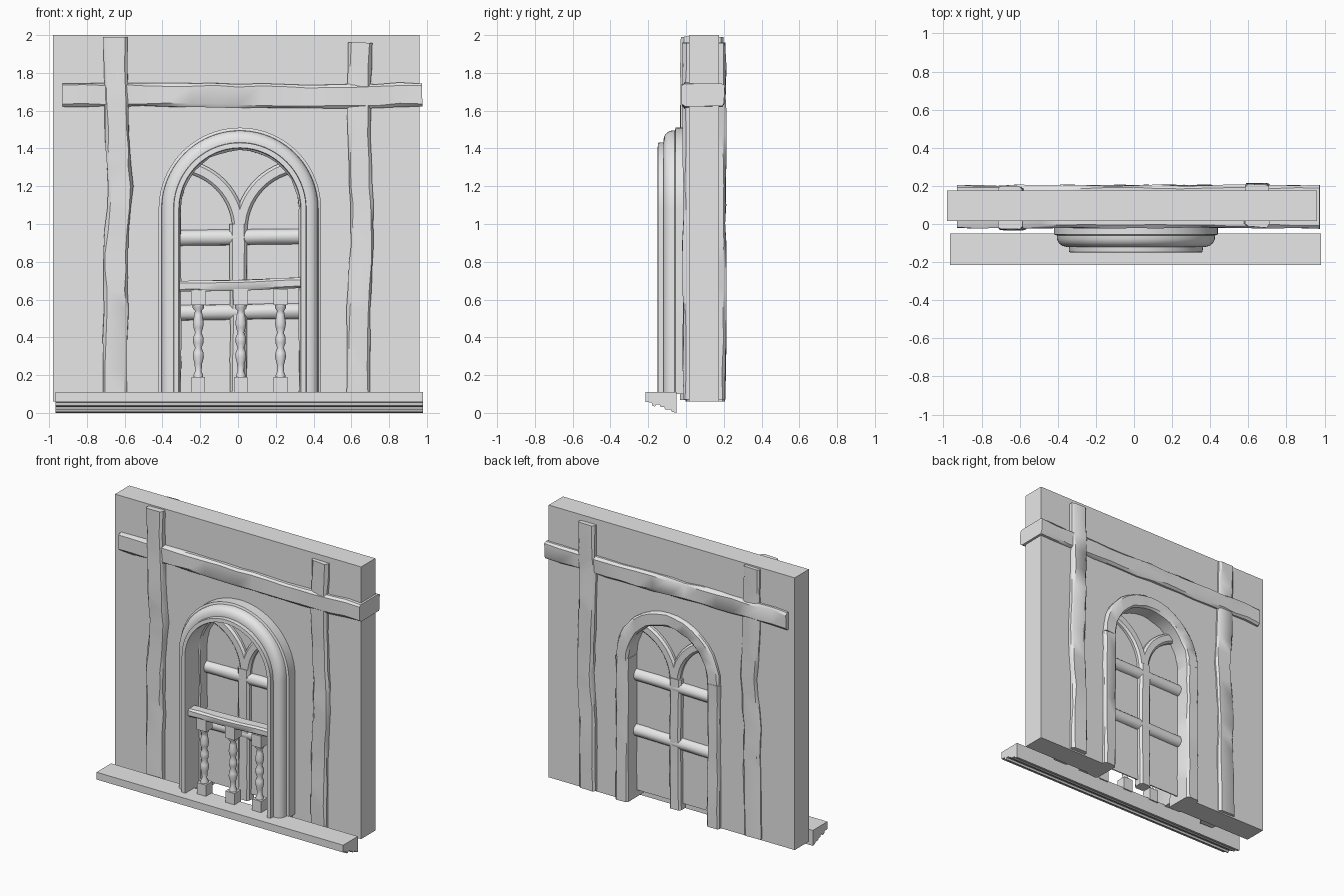
import bpy, bmesh, math, random
from mathutils import Vector

random.seed(4)
cube = bpy.data.objects.get("Cube")
if cube:
    bpy.data.objects.remove(cube, do_unlink=True)

grey = bpy.data.materials.new("plain_grey")
grey.use_nodes = True
grey.diffuse_color = (0.8, 0.8, 0.8, 1)
grey.node_tree.nodes["Principled BSDF"].inputs["Base Color"].default_value = (0.8, 0.8, 0.8, 1)

CX, CZ = 0.01, 1.08      # centre of the arch


def finish(name, bm, smooth=35):
    bmesh.ops.recalc_face_normals(bm, faces=bm.faces)
    mesh = bpy.data.meshes.new(name)
    bm.to_mesh(mesh)
    bm.free()
    mesh.materials.append(grey)
    ob = bpy.data.objects.new(name, mesh)
    bpy.context.collection.objects.link(ob)
    if smooth:
        bpy.ops.object.select_all(action='DESELECT')
        ob.select_set(True)
        bpy.context.view_layer.objects.active = ob
        bpy.ops.object.shade_smooth_by_angle(angle=math.radians(smooth))
    return ob


def loft(name, rings, smooth=35):
    """Skin a list of closed rings and cap both ends."""
    bm = bmesh.new()
    loops = [[bm.verts.new(p) for p in ring] for ring in rings]
    n = len(loops[0])
    for a, b in zip(loops, loops[1:]):
        for i in range(n):
            j = (i + 1) % n
            bm.faces.new((a[i], a[j], b[j], b[i]))
    bm.faces.new(loops[0])
    bm.faces.new(loops[-1])
    return finish(name, bm, smooth)


def sweep(name, path, section, jitter=0.0, smooth=35):
    """Sweep a (sideways, y) section along a path in the xz plane."""
    pts = [Vector(p) for p in path]
    rings = []
    for i, p in enumerate(pts):
        t = Vector((0, 0))
        if i:
            t += (p - pts[i - 1]).normalized()
        if i < len(pts) - 1:
            t += (pts[i + 1] - p).normalized()
        t.normalize()
        side = Vector((-t.y, t.x))
        ring = []
        for u, y in section:
            q = p + side * (u + random.uniform(-jitter, jitter))
            ring.append((q.x, y + random.uniform(-jitter, jitter), q.y))
        rings.append(ring)
    return loft(name, rings, smooth)


def resample(path, n):
    """Spread n points evenly between each pair of path points."""
    out = [path[0]]
    for a, b in zip(path, path[1:]):
        for k in range(1, n + 1):
            out.append(tuple(a[c] + (b[c] - a[c]) * k / n for c in (0, 1)))
    return out


def chamfered(u0, u1, y0, y1, c):
    return [(u0 + c, y0), (u1 - c, y0), (u1, y0 + c), (u1, y1 - c),
            (u1 - c, y1), (u0 + c, y1), (u0, y1 - c), (u0, y0 + c)]


def oval(ru, y, ry, n=16):
    return [(ru * math.cos(math.tau * i / n), y + ry * math.sin(math.tau * i / n)) for i in range(n)]


def arc(cx, cz, r, a0, a1, n):
    steps = [math.radians(a0 + (a1 - a0) * i / n) for i in range(n + 1)]
    return [(cx + r * math.cos(a), cz + r * math.sin(a)) for a in steps]


def arch(r, bottom, n=32):
    return [(CX - r, bottom)] + arc(CX, CZ, r, 180, 0, n) + [(CX + r, bottom)]


def slab(name, outline, y0, y1):
    return loft(name, [[(x, y, z) for x, z in outline] for y in (y0, y1)], 0)


def block(name, x0, x1, y0, y1, z0, z1):
    return slab(name, [(x0, z0), (x1, z0), (x1, z1), (x0, z1)], y0, y1)


# Wall with an arched doorway, and the thin pane that closes it
slab("wall", [(-0.98, 0.06)] + arch(0.35, 0.06) + [(0.96, 0.06), (0.96, 2), (-0.98, 2)], 0.015, 0.175)
slab("window_pane", arch(0.33, 0.11), 0.085, 0.093)

# Rough timbers running through the wall
sweep("right_post", resample([(-0.655, 0.07), (-0.645, 0.55), (-0.65, 0.85), (-0.62, 1.2),
                              (-0.64, 1.5), (-0.65, 1.99)], 3),
      chamfered(-0.064, 0.064, -0.028, 0.197, 0.014), 0.005)
sweep("left_post", resample([(0.64, 0.07), (0.64, 0.55), (0.66, 0.9), (0.65, 1.2),
                             (0.64, 1.6), (0.645, 1.96)], 3),
      chamfered(-0.062, 0.062, -0.016, 0.21, 0.014), 0.005)
sweep("cross_beam", resample([(-0.93, 1.685), (-0.5, 1.685), (0, 1.68), (0.5, 1.675), (0.975, 1.685)], 4),
      chamfered(-0.062, 0.062, -0.021, 0.203, 0.014), 0.005)

# Rough frame lining the doorway: two legs and a bent top
lining = chamfered(-0.048, 0.048, 0.0, 0.203, 0.012)
for side, name in ((-1, "right_frame_leg"), (1, "left_frame_leg")):
    x = CX + side * 0.36
    sweep(name, resample([(x, 0.06), (x, CZ)], 8), lining, 0.004)
sweep("frame_arch", arc(CX, CZ, 0.36, 180, 0, 18), lining, 0.004)

# Stepped moulding around the front of the doorway
sweep("arch_moulding", arch(0.32, 0.1, 40),
      [(0, 0.02), (0.11, 0.02), (0.11, -0.055), (0.095, -0.06), (0.094, -0.08), (0.085, -0.1),
       (0.068, -0.114), (0.045, -0.12), (0.032, -0.12), (0.03, -0.148), (0.004, -0.15), (0, -0.14)])

# Window bars
bar = oval(0.042, 0.09, 0.042)
sweep("upper_bar", resample([(-0.33, 0.925), (0.35, 0.935)], 6), bar, 0.002)
sweep("lower_bar", resample([(-0.33, 0.53), (0.35, 0.54)], 6), bar, 0.002)
sweep("centre_bar", resample([(0, 0.07), (0.005, 0.5), (0, 1.0)], 4),
      chamfered(-0.045, 0.045, 0.05, 0.13, 0.014), 0.002)
branch = chamfered(-0.035, 0.035, 0.055, 0.125, 0.014)
for side, name in ((-1, "right_branch"), (1, "left_branch")):
    curve = arc(0.345, 0.97, 0.34, 180, 103, 12)
    sweep(name, [(CX + side * x, z) for x, z in curve], branch)

# Railing with three turned balusters
sweep("hand_rail", resample([(-0.325, 0.67), (0.0, 0.675), (0.34, 0.69)], 3),
      chamfered(-0.028, 0.028, -0.12, -0.035, 0.012), 0.002)
profile = [(0.026, 0.17), (0.026, 0.2), (0.017, 0.22), (0.02, 0.26), (0.029, 0.295), (0.027, 0.32),
           (0.017, 0.345), (0.027, 0.37), (0.027, 0.4), (0.017, 0.425), (0.025, 0.45),
           (0.029, 0.475), (0.022, 0.52), (0.018, 0.54), (0.03, 0.555), (0.03, 0.58)]
RY = -0.077
for x, side in ((-0.21, "right"), (0.015, "middle"), (0.225, "left")):
    block(side + "_baluster_base", x - 0.036, x + 0.036, RY - 0.036, RY + 0.036, 0.1, 0.19)
    block(side + "_baluster_cap", x - 0.038, x + 0.038, RY - 0.038, RY + 0.038, 0.57, 0.655)
    loft(side + "_baluster", [[(x + u, y, z) for u, y in oval(r, RY, r)] for r, z in profile], 50)

# Moulded sill along the foot of the front
sill = [(-0.215, 0.11), (-0.215, 0.058), (-0.182, 0.055), (-0.178, 0.038), (-0.165, 0.034),
        (-0.158, 0.045), (-0.14, 0.045), (-0.135, 0.032), (-0.115, 0.03), (-0.11, 0.018),
        (-0.08, 0.018), (-0.075, 0.006), (-0.05, 0.0), (-0.05, 0.11)]
loft("sill", [[(x, y, z) for y, z in sill] for x in (-0.965, 0.98)], 30)
